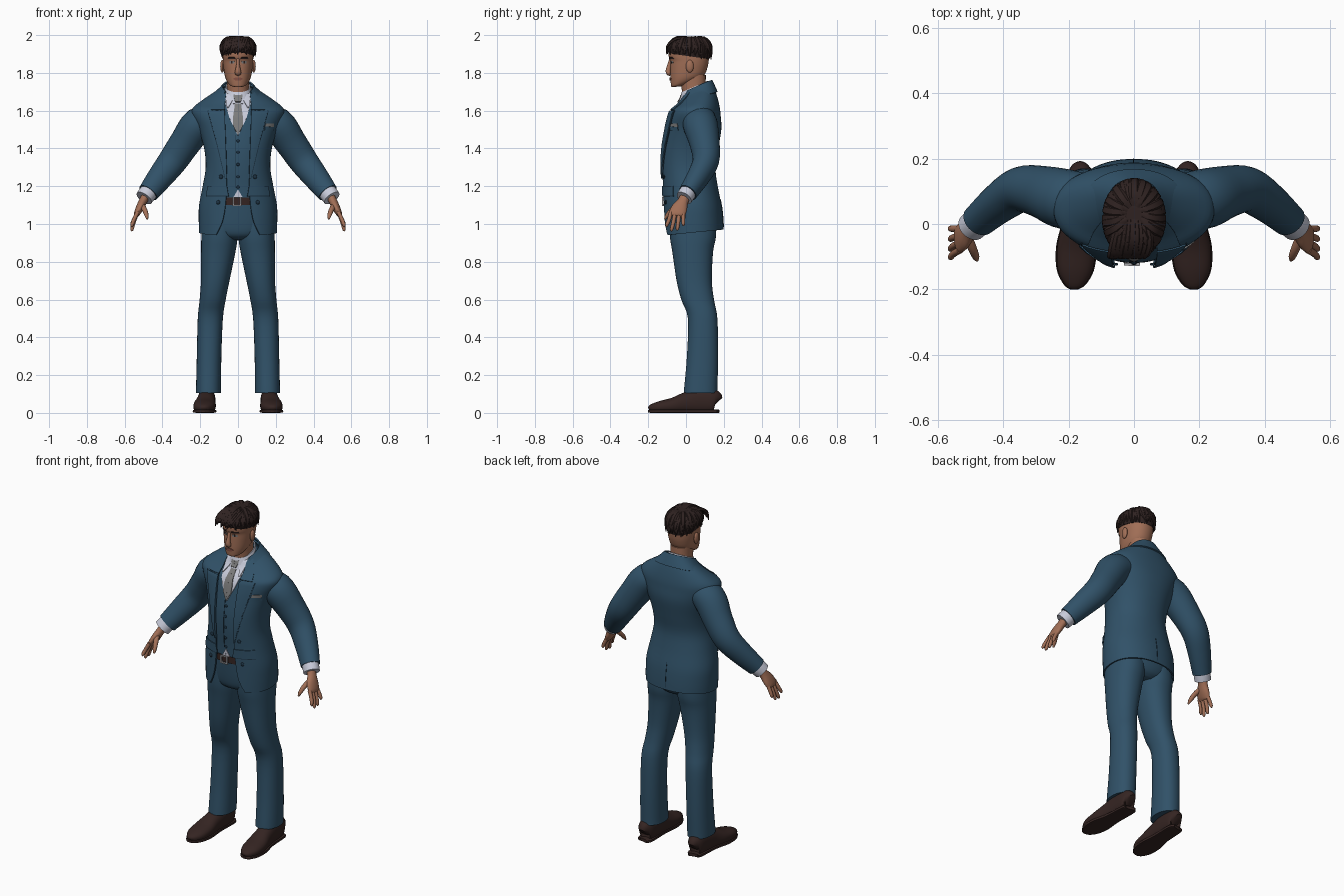
import bpy, math, random
from math import sin, cos, pi
from mathutils import Vector
from mathutils.bvhtree import BVHTree

random.seed(4)


def mat(name, rgb):
    m = bpy.data.materials.new(name)
    m.diffuse_color = (*rgb, 1)
    return m


SUIT = mat("suit_blue", (0.03, 0.083, 0.138))
DARK = mat("dark_blue", (0.012, 0.032, 0.055))
SHIRT = mat("shirt_white", (0.58, 0.6, 0.7))
TIE = mat("tie_grey", (0.2, 0.2, 0.2))
SKIN = mat("skin", (0.36, 0.16, 0.095))
HAIR = mat("hair_brown", (0.028, 0.016, 0.015))
LEATHER = mat("leather_brown", (0.035, 0.018, 0.016))
METAL = mat("buckle_silver", (0.4, 0.4, 0.42))
LIP = mat("lip", (0.24, 0.085, 0.06))


def make(name, verts, faces, m, mirror=False, thick=0):
    me = bpy.data.meshes.new(name)
    me.from_pydata(verts, [], faces)
    me.materials.append(m)
    me.shade_smooth()
    o = bpy.data.objects.new(name, me)
    bpy.context.collection.objects.link(o)
    if thick:
        s = o.modifiers.new("thickness", "SOLIDIFY")
        s.thickness, s.offset = thick, 0
    if mirror:
        o.modifiers.new("mirror", "MIRROR").use_mirror_merge = False
    o.modifiers.new("edges", "EDGE_SPLIT").split_angle = math.radians(42)
    return o


def smooth(rows, k):
    """Catmull-Rom through tuples."""
    out = []
    for i in range(len(rows) - 1):
        p0, p1, p2 = rows[max(i - 1, 0)], rows[i], rows[i + 1]
        p3 = rows[min(i + 2, len(rows) - 1)]
        for j in range(k):
            t = j / k
            out.append(tuple(0.5 * (2 * b + (c - a) * t + (2 * a - 5 * b + 4 * c - d) * t * t
                             + (3 * b - a - 3 * c + d) * t ** 3)
                             for a, b, c, d in zip(p0, p1, p2, p3)))
    return out + [rows[-1]]


def skin(rings, closed=True, caps=True):
    n = len(rings[0])
    verts = [v for r in rings for v in r]
    faces = [(a * n + i, a * n + (i + 1) % n, (a + 1) * n + (i + 1) % n, (a + 1) * n + i)
             for a in range(len(rings) - 1) for i in range(n if closed else n - 1)]
    if closed and caps:
        faces += [tuple(reversed(range(n))), tuple(range(len(verts) - n, len(verts)))]
    return verts, faces


def power(v, p):
    return math.copysign(abs(v) ** (2 / p), v)


def loft(name, rows, m, n=40, k=4, p=2.2, grow=0, cx=0, caps=True, **kw):
    """Rows of z, y front, y back, half width, tilt[, front gap, centre x]."""
    rings = []
    for r in smooth(rows, k):
        z, y0, y1, rx, tilt = r[:5]
        gap = r[5] if len(r) > 5 else 0
        x = r[6] if len(r) > 6 else 0
        cy, ry, rx = (y0 + y1) / 2, (y1 - y0) / 2 + grow, max(rx + grow, 0.001)
        a = math.asin(min(gap / rx, 1) ** (p / 2)) if gap else 0
        ring = []
        for i in range(n):
            t = a + (2 * pi - 2 * a) * i / (n - 1 if gap else n)
            dy = -ry * power(cos(t), p)
            ring.append((x + rx * power(sin(t), p), cy + dy, z + tilt * dy))
        rings.append(ring)
    v, f = skin(rings, len(rows[0]) != 6, caps)
    if name:
        make(name, v, f, m, **kw)
    return BVHTree.FromPolygons(v, f)


def tube(name, rows, m, ref=(0, 1, 0), n=20, k=4, p=2.0, floor=None, **kw):
    """Rows of x, y, z, radius along ref, radius across."""
    pts = smooth(rows, k)
    rings = []
    for i, r in enumerate(pts):
        tan = (Vector(pts[min(i + 1, len(pts) - 1)][:3]) - Vector(pts[max(i - 1, 0)][:3])).normalized()
        b = tan.cross(Vector(ref)).normalized()
        a = b.cross(tan)
        ring = [Vector(r[:3]) + a * max(r[3], .001) * power(cos(2 * pi * j / n), p)
                + b * max(r[4], .001) * power(sin(2 * pi * j / n), p) for j in range(n)]
        if floor is not None:
            for v in ring:
                v.z = max(v.z, floor)
        rings.append(ring)
    v, f = skin(rings)
    return make(name, v, [g for g in f], m, **kw)


def patch(name, bvh, rows, m, off, az=0, thick=0.005, mirror=True, cols=5, k=3):
    """Plate draped on a surface; rows of z, inner, outer; az turns from the front."""
    d, side = Vector((sin(az), -cos(az), 0)), Vector((cos(az), sin(az), 0))
    verts = []
    fine = []
    for a, b in zip(rows, rows[1:]):
        fine += [tuple(s + (e - s) * j / k for s, e in zip(a, b)) for j in range(k)]
    for z, u0, u1 in fine + [rows[-1]]:
        for j in range(cols):
            o = d + side * (u0 + (u1 - u0) * j / (cols - 1)) + Vector((0, 0, z))
            hit = bvh.ray_cast(o, -d)[0]
            if hit is None:
                near = bvh.find_nearest(o - d)[0]
                hit = o - d + d * (near.dot(d) - (o - d).dot(d))
            verts.append(hit + d * off)
    faces = [(r * cols + c, r * cols + c + 1, (r + 1) * cols + c + 1, (r + 1) * cols + c)
             for r in range(len(fine)) for c in range(cols - 1)]
    make(name, verts, faces, m, mirror, thick)


def ball(name, c, s, m, mirror=False):
    x, y, z = c
    rings = [[(x + s[0] * sin(pi * i / 8) * cos(pi * j / 6), y + s[1] * sin(pi * i / 8) * sin(pi * j / 6),
               z - s[2] * cos(pi * i / 8)) for j in range(12)] for i in (.1, 1, 2, 3, 4, 5, 6, 7, 7.9)]
    make(name, *skin(rings), m, mirror)


def stud(name, bvh, x, z, off, m, r=.009, mirror=False):
    y = bvh.ray_cast(Vector((x, -1, z)), Vector((0, 1, 0)))[0].y
    ball(name, (x, y - off, z), (r, r * .5, r), m, mirror)


# Jacket, with a closed copy used as the draping surface
coat = [(.955, -.12, .198, .205, .1, .115), (1.02, -.121, .195, .207, .05, .082), (1.1, -.122, .187, .205, 0, .066),
        (1.2, -.126, .167, .186, 0, .06), (1.3, -.133, .155, .17, 0, .062), (1.4, -.13, .17, .178, 0, .066),
        (1.5, -.112, .186, .208, 0, .07), (1.57, -.095, .183, .24, 0, .073), (1.61, -.08, .178, .24, .05, .075),
        (1.65, -.05, .165, .19, .2, .076), (1.69, -.025, .148, .125, .35, .074), (1.715, -.018, .132, .085, .45, .066)]
body = loft(None, [r[:5] for r in coat], SUIT)
loft("jacket", coat, SUIT, n=56, grow=-.003, thick=.008)
loft("jacket_collar", [(1.668, -.038, .164, .15, .3, .08), (1.7, -.025, .148, .108, .4, .074),
                       (1.727, -.02, .135, .08, .45, .066)], SUIT, thick=.008)
loft("waistcoat", [r[:5] for r in coat[2:]], SUIT, grow=-.014)

# Lapels, flaps, seams and buttons
patch("lapels", body, [(1.70, .062, .085), (1.64, .068, .125), (1.605, .07, .142)], SUIT, .007)
patch("lapel_points", body, [(1.6, .07, .158), (1.58, .07, .153), (1.42, .064, .108), (1.24, .058, .066)], SUIT, .007)
patch("lapel_edges", body, [(1.6, .158, .162), (1.58, .153, .157), (1.42, .108, .112), (1.24, .066, .069)], DARK, .003)
patch("pocket_flaps", body, [(1.2, -.055, .055), (1.15, -.06, .06)], SUIT, .005, az=.85)
patch("pocket_seams", body, [(1.15, -.06, .06), (1.146, -.06, .06)], DARK, .004, az=.85)
patch("breast_pocket", body, [(1.515, .142, .188), (1.495, .14, .186)], SUIT, .005, mirror=False)
patch("pocket_square", body, [(1.532, .148, .19), (1.515, .142, .188)], TIE, .004, mirror=False)
patch("back_vent", body, [(1.13, 0, .0025), (.985, 0, .003)], DARK, .001, az=pi, mirror=False, cols=2)
patch("waistcoat_seam", body, [(1.47, -.013, -.01), (1.19, -.013, -.01)], DARK, -.013, mirror=False, cols=2)
for z in (1.44, 1.38, 1.315, 1.25, 1.195):
    stud("waistcoat_button", body, 0, z, -.012, DARK, .008)
for x, z in ((.09, 1.25), (.105, 1.115)):
    stud("jacket_button", body, x, z, .003, DARK, .011, True)

# Shirt and tie
patch("shirt_front", body, [(1.69, 0, .068), (1.64, 0, .068), (1.56, 0, .045), (1.47, 0, .002)], SHIRT, -.010)
patch("shirt_hem", body, [(1.18, 0, .002), (1.142, 0, .024)], SHIRT, -.010)
loft("shirt_collar", [(1.67, -.04, .125, .08, .42), (1.7, -.03, .118, .07, .45), (1.727, -.02, .112, .062, .45)],
     SHIRT, caps=False, thick=.006)
patch("collar_wings", body, [(1.695, .014, .062), (1.665, .022, .066), (1.615, .052, .058)], SHIRT, .004)
patch("tie", body, [(1.65, 0, .014), (1.56, 0, .027), (1.52, 0, .026), (1.475, 0, .002)], TIE, -.004)
patch("tie_knot", body, [(1.69, 0, .022), (1.67, 0, .023), (1.645, 0, .014)], TIE, .006, thick=.012)

# Sleeves, cuffs and hands
tube("sleeves", [(.11, .07, 1.56, .075, .07), (.205, .075, 1.53, .092, .09), (.28, .098, 1.43, .08, .083),
                 (.345, .105, 1.335, .07, .077), (.41, .065, 1.25, .06, .068), (.475, .01, 1.165, .05, .056)],
     SUIT, n=32, mirror=True)
tube("shirt_cuffs", [(.46, .02, 1.185, .044, .047), (.48, .005, 1.16, .045, .048), (.497, -.01, 1.137, .044, .047)],
     SHIRT, n=28, mirror=True)
tube("palms", [(.485, .0, 1.155, .028, .023), (.503, -.016, 1.12, .029, .022), (.52, -.034, 1.085, .042, .021),
               (.535, -.047, 1.055, .043, .016), (.54, -.05, 1.042, .036, .009)], SKIN, mirror=True)
for y0, y1, z1 in ((-.08, -.102, .985), (-.058, -.076, .962), (-.036, -.046, .965), (-.015, -.014, .99)):
    ym, zm = (y0 + y1) / 2, (1.055 + z1) / 2
    tube("fingers", [(.532, y0, 1.062, .011, .011), (.552, ym, zm, .0105, .0105), (.561, y1, z1 + .01, .009, .009),
                     (.561, y1, z1, .003, .003)], SKIN, n=10, k=3, mirror=True)
tube("thumbs", [(.512, -.035, 1.105, .016, .014), (.494, -.075, 1.075, .014, .013), (.484, -.1, 1.045, .011, .011),
                (.48, -.112, 1.025, .004, .004)], SKIN, ref=(1, 0, 0), n=10, mirror=True)

# Trousers: rows of z, inner x, outer x, front y, back y
legs = [(.105, .09, .222, -.012, .166), (.13, .09, .222, -.01, .166), (.3, .088, .218, .005, .17),
        (.5, .08, .213, .01, .166), (.6, .065, .203, -.025, .148), (.7, .045, .196, -.05, .137),
        (.85, .014, .195, -.072, .143), (.93, .002, .194, -.085, .158), (1.03, .0, .188, -.09, .16)]
loft("trouser_legs", [(z, f, b, (o - i) / 2, 0, 0, (o + i) / 2) for z, i, o, f, b in legs], SUIT, mirror=True)
loft("trouser_seat", [(.915, -.04, .12, .06, 0), (.94, -.08, .15, .15, 0), (1.0, -.096, .165, .188, 0),
                      (1.13, -.108, .15, .168, 0)], SUIT)
loft("belt", [(1.1, -.112, .15, .17, 0), (1.14, -.112, .15, .17, 0)], LEATHER, k=1)

# Buckle: a metal frame around a leather centre
for x0, x1, z0, z1 in ((-.03, .018, 1.137, 1.144), (-.03, .018, 1.096, 1.103), (-.03, -.022, 1.1, 1.14),
                       (.01, .018, 1.1, 1.14)):
    patch("buckle", body, [(z1, x0, x1), (z0, x0, x1)], METAL, .001, mirror=False, thick=.008)

# Shoes
tube("shoes", [(.165, .166, .055, .02, .03), (.165, .15, .062, .042, .062), (.166, .07, .062, .047, .068),
               (.17, 0, .052, .05, .057), (.176, -.07, .038, .059, .042), (.18, -.14, .03, .054, .032),
               (.182, -.185, .024, .03, .02), (.182, -.197, .02, .01, .008)],
     LEATHER, ref=(1, 0, 0), n=28, p=2.3, floor=.006, mirror=True)
tube("soles", [(.165, .168, .009, .025, .009), (.165, .15, .009, .044, .009), (.17, .02, .009, .048, .009),
               (.176, -.07, .009, .062, .009), (.18, -.14, .009, .057, .009), (.182, -.185, .009, .034, .009),
               (.182, -.2, .009, .012, .006)], LEATHER, ref=(1, 0, 0), n=16, p=5, floor=0, mirror=True)

# Head and neck
loft("neck", [(1.65, -.03, .115, .066, .3), (1.7, -.02, .105, .058, .2), (1.79, -.035, .105, .06, 0)], SKIN, n=28)
face = loft("head", [(1.727, -.07, -.025, .022, .1), (1.735, -.078, .01, .042, .15), (1.757, -.081, .065, .059, .12),
                     (1.785, -.083, .098, .07, .05), (1.83, -.083, .114, .077, 0), (1.862, -.083, .12, .08, 0),
                     (1.885, -.091, .122, .081, 0), (1.92, -.09, .12, .081, 0), (1.96, -.068, .1, .066, 0),
                     (1.98, -.03, .06, .03, 0)], SKIN, p=2.15)
tube("nose", [(0, -.08, 1.876, .009, .008), (0, -.087, 1.845, .009, .011), (0, -.094, 1.812, .015, .014),
              (0, -.091, 1.797, .017, .012), (0, -.082, 1.789, .008, .006)], SKIN, ref=(1, 0, 0), n=14, mirror=False)
ball("ears", (.083, .02, 1.835), (.011, .021, .034), SKIN, True)
patch("eye_whites", face, [(1.862, .02, .044), (1.855, .018, .046), (1.849, .022, .042)], TIE, .001, thick=.002)
patch("eye_pupils", face, [(1.863, .028, .036), (1.85, .028, .036)], HAIR, .002, thick=.002)
patch("eyebrows", face, [(1.883, .018, .05), (1.874, .014, .055)], HAIR, .001, thick=.004)
patch("lips", face, [(1.776, 0, .012), (1.769, 0, .026), (1.759, 0, .013)], LIP, .002, thick=.004)

# Hair: a cap with swept locks around it
loft("hair_cap", [(1.888, -.09, .124, .084, -.14), (1.91, -.098, .129, .09, -.1), (1.94, -.095, .127, .091, 0),
                  (1.97, -.075, .108, .075, 0), (1.988, -.035, .07, .042, 0), (1.991, 0, .03, .01, 0)], HAIR)
for i in range(46):
    t = 2 * pi * i / 46 + random.uniform(-.07, .07)
    s, c = sin(t), -cos(t)
    lift = random.uniform(-.004, .006)
    low = 1.895 + .012 * -c + random.uniform(-.015, .008)
    tw = random.uniform(-.2, .2)
    tip = (.091 * sin(t + tw), .018 - .118 * cos(t + tw), low)
    tube("hair_lock", [(.02 * s, .03 + .025 * c, 1.985, .012, .006), (.06 * s, .018 + .078 * c, 1.978 + lift, .017, .01),
                       (.09 * s, .017 + .114 * c, 1.94 + lift, .016, .009), (*tip, .002, .002)],
         HAIR, ref=(-c, s, 0.01), n=6, k=3)
for i in range(9):
    x = -.055 + .0125 * i
    tube("fringe_lock", [(x * .6, .03, 1.982, .012, .007), (x, -.045, 1.988 - abs(x) * .2, .016, .01),
                         (x - .012, -.095, 1.945, .015, .009), (x - .024, -.102, 1.897 + .012 * (i % 3), .002, .002)],
         HAIR, ref=(1, 0, 0), n=6, k=3)
